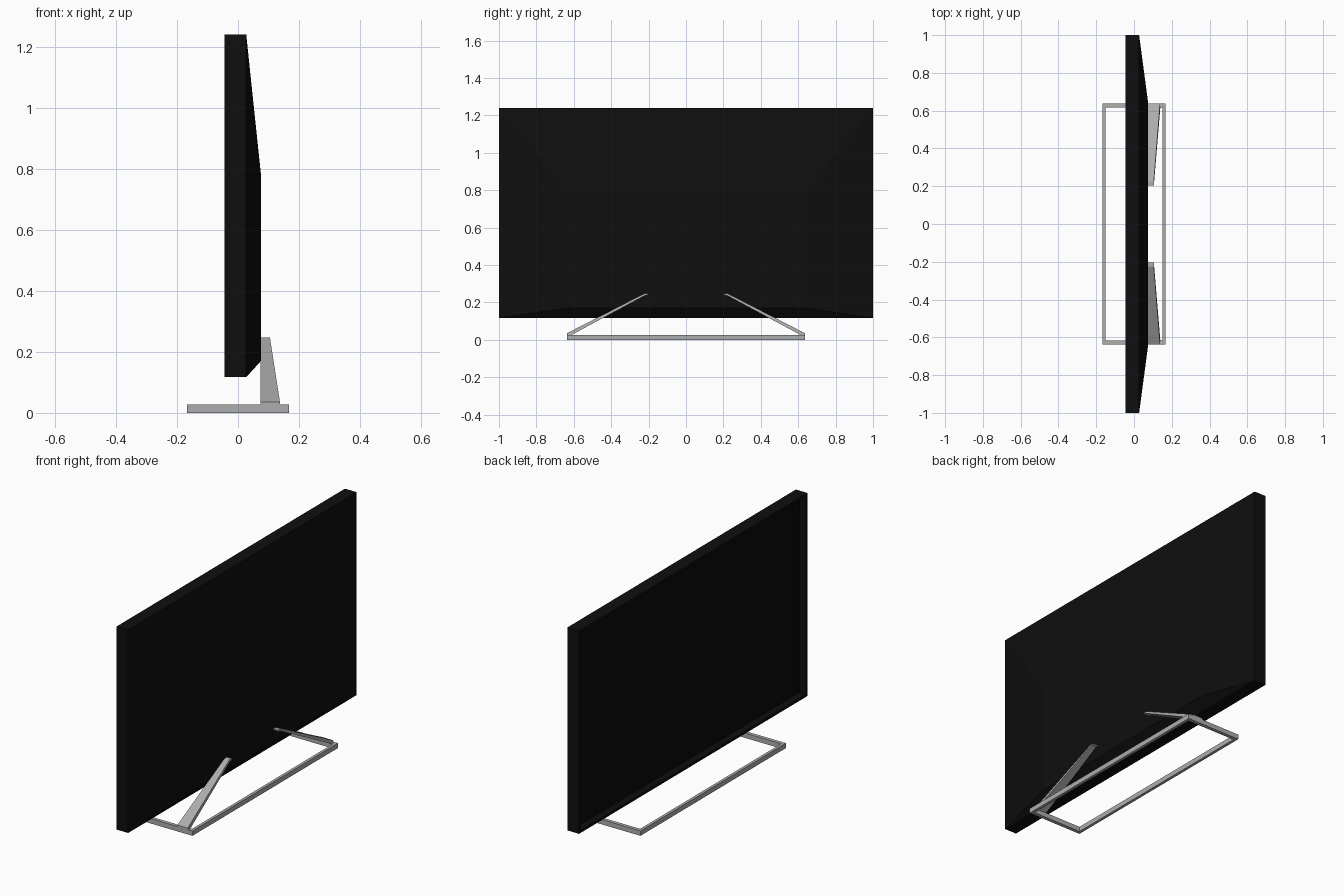
import bpy, bmesh

if "Cube" in bpy.data.objects:
    bpy.data.objects.remove(bpy.data.objects["Cube"])


def material(name, value):
    m = bpy.data.materials.new(name)
    m.diffuse_color = (value, value, value, 1)
    m.use_nodes = True
    m.node_tree.nodes["Principled BSDF"].inputs["Base Color"].default_value = m.diffuse_color
    return m


BLACK = material("casing black", 0.0045)
SCREEN = material("screen black", 0.003)
METAL = material("stand grey", 0.42)


def make_object(name, bm, *mats):
    bmesh.ops.recalc_face_normals(bm, faces=bm.faces)
    mesh = bpy.data.meshes.new(name)
    bm.to_mesh(mesh)
    bm.free()
    for m in mats:
        mesh.materials.append(m)
    ob = bpy.data.objects.new(name, mesh)
    bpy.context.collection.objects.link(ob)
    return ob


def loft(bm, rings):
    """Closed solid through rings of equal point count."""
    vs = [[bm.verts.new(p) for p in r] for r in rings]
    n = len(vs[0])
    for a, b in zip(vs, vs[1:]):
        for i in range(n):
            j = (i + 1) % n
            bm.faces.new((a[i], a[j], b[j], b[i]))
    return bm.faces.new(vs[0]), bm.faces.new(vs[-1])


def rect(x, w, z0, z1):
    return [(x, -w, z0), (x, w, z0), (x, w, z1), (x, -w, z1)]


# Television casing: slab, tapered back, recessed screen on the -x side
bm = bmesh.new()
screen, back = loft(bm, [rect(-0.045, 1, 0.117, 1.241),
                         rect(0.027, 1, 0.117, 1.241),
                         rect(0.075, 0.64, 0.17, 0.784)])
bmesh.ops.recalc_face_normals(bm, faces=bm.faces)
bmesh.ops.inset_region(bm, faces=[screen], thickness=0.02)
bmesh.ops.inset_region(bm, faces=[screen], thickness=0.0001, depth=-0.04)
screen.material_index = 1
make_object("television_casing", bm, BLACK, SCREEN)

# Rectangular base frame
bm = bmesh.new()
X, Y, H = 0.167, 0.637, 0.027
outer = [(-X, -Y), (X, -Y), (X, Y), (-X, Y)]
inner = [(x * (X - 0.016) / X, y * (Y - 0.02) / Y) for x, y in outer]
rows = [[bm.verts.new((x, y, z)) for x, y in pts]
        for pts, z in ((outer, 0), (outer, H), (inner, H), (inner, 0))]
for k in range(4):
    a, b = rows[k], rows[(k + 1) % 4]
    for i in range(4):
        j = (i + 1) % 4
        bm.faces.new((a[i], a[j], b[j], b[i]))
make_object("base_frame", bm, METAL)

# Slanted legs: thin strips, wider in depth towards the base
profile = [(0.637, 0.026), (0.637, 0.035), (0.225, 0.247),
           (0.204, 0.247), (0.204, 0.24), (0.22, 0.237), (0.613, 0.026)]
for side, label in ((1, "left"), (-1, "right")):
    bm = bmesh.new()
    loft(bm, [[(0.074, side * y, z) for y, z in profile],
              [(0.139 - 0.155 * (z - 0.026), side * y, z) for y, z in profile]])
    make_object("leg_" + label, bm, METAL)
